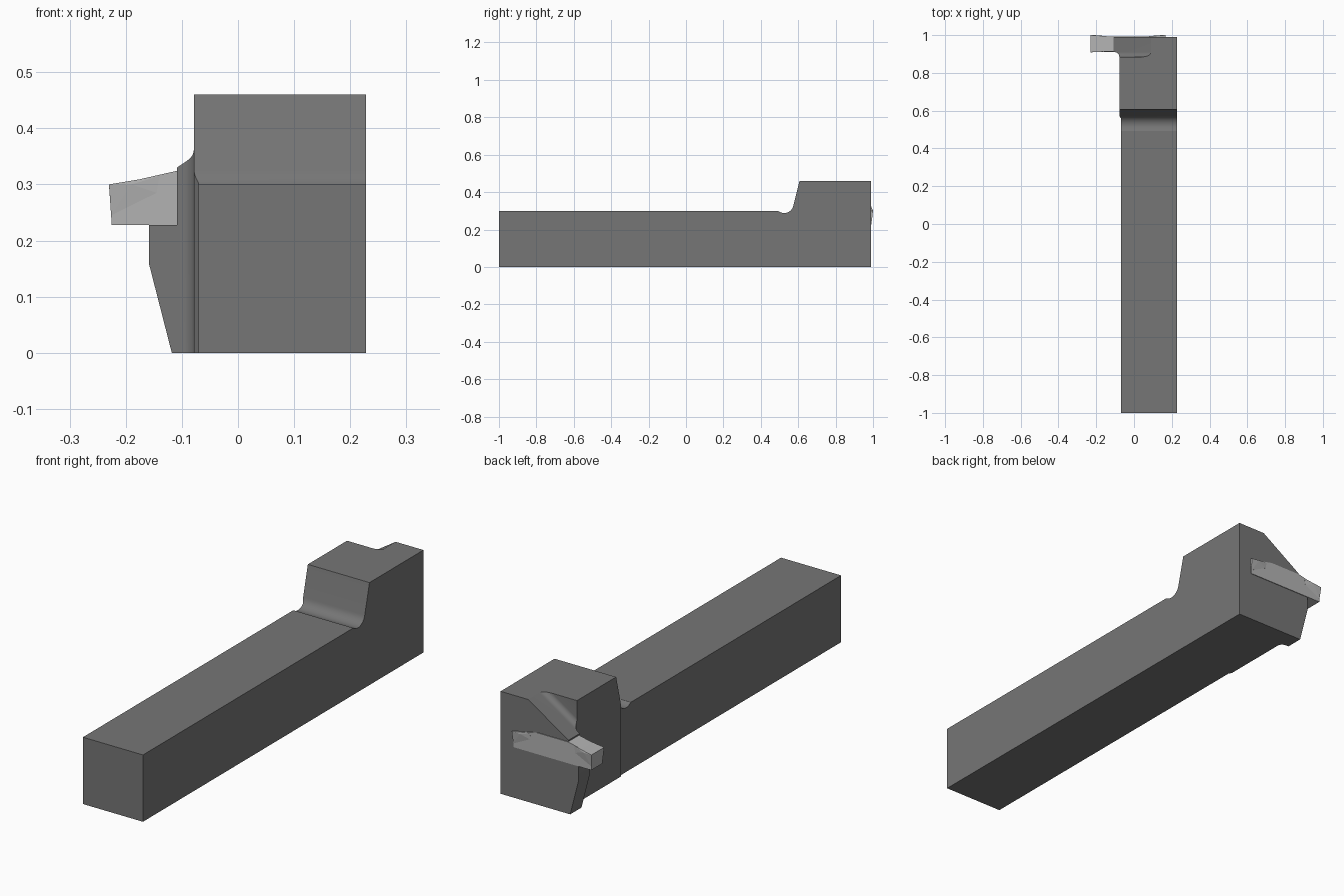
import bpy, bmesh
from math import cos, sin, radians
from mathutils import Vector

if "Cube" in bpy.data.objects:
    bpy.data.objects.remove(bpy.data.objects["Cube"])


def prism(name, pts, place, lo, hi):
    """Extrude a 2D outline between lo and hi; place(u, v, w) gives the 3D point."""
    bm = bmesh.new()
    ends = [[bm.verts.new(place(u, v, w)) for u, v in pts] for w in (lo, hi)]
    bm.faces.new(ends[0])
    bm.faces.new(ends[1])
    n = len(pts)
    for i in range(n):
        j = (i + 1) % n
        bm.faces.new((ends[0][i], ends[0][j], ends[1][j], ends[1][i]))
    bmesh.ops.recalc_face_normals(bm, faces=bm.faces)
    me = bpy.data.meshes.new(name)
    bm.to_mesh(me)
    bm.free()
    ob = bpy.data.objects.new(name, me)
    bpy.context.collection.objects.link(ob)
    return ob


def arc(cx, cy, r, a0, a1, n=12):
    angs = [radians(a0 + (a1 - a0) * i / n) for i in range(n + 1)]
    return [(cx + r * cos(a), cy + r * sin(a)) for a in angs]


def boolean(ob, cutter, op):
    m = ob.modifiers.new(op, 'BOOLEAN')
    m.operation, m.solver, m.object = op, 'EXACT', cutter
    bpy.context.view_layer.update()
    bpy.context.view_layer.objects.active = ob
    bpy.ops.object.modifier_apply(modifier=m.name)
    bpy.data.objects.remove(cutter)
    bpy.context.view_layer.update()


def colour(ob, g):
    mat = bpy.data.materials.new(ob.name + "_grey")
    mat.diffuse_color = (g, g, g, 1)
    mat.use_nodes = True
    mat.node_tree.nodes["Principled BSDF"].inputs["Base Color"].default_value = mat.diffuse_color
    ob.data.materials.clear()
    ob.data.materials.append(mat)


def xz(u, v, w):
    return (u, w, v)


# Holder: side outline with the relief groove in front of the head
side = [(-1, 0), (0.99, 0), (0.99, 0.46), (0.607, 0.46)]
side += arc(0.525, 0.338, 0.05, -13, -130.5) + [(-1, 0.3)]
holder = prism("holder", side, lambda u, v, w: (w, u, v), -0.19, 0.228)

# Plan outline: shank, slightly wider head, filleted jaw
plan = [(0.3, -1.1), (-0.07, -1.1), (-0.07, 0.56), (-0.078, 0.572)]
plan += arc(-0.103, 0.885, 0.025, 0, 90, 8) + [(-0.25, 0.91), (-0.25, 1.1), (0.3, 1.1)]
boolean(holder, prism("plan_helper", plan, lambda u, v, w: (u, v, w), -0.1, 0.6), 'INTERSECT')

# Trim the jaw below the insert and the clamp tip above it
jaw = [(-0.3, -0.1), (-0.0924, -0.1), (-0.118, 0), (-0.159, 0.16), (-0.159, 0.228),
       (-0.109, 0.228), (-0.109, 0.6), (-0.3, 0.6)]
boolean(holder, prism("jaw_cutter", jaw, xz, 0.7, 1.2), 'DIFFERENCE')

# Sloping filleted channel across the rear of the head
along = Vector((0.199, 0, 0.13)).normalized()
up = Vector((-along.z, 0, along.x))
start = Vector((0.09, 0, 0.46))
channel = arc(0.91, 0.025, 0.025, 180, 270, 8) + [(1.1, 0), (1.1, 0.5), (0.885, 0.5)]
boolean(holder, prism("channel_cutter", channel,
                      lambda u, v, w: start + along * w + up * v + Vector((0, u, 0)),
                      -0.4, 0.4), 'DIFFERENCE')
colour(holder, 0.18)

# Double-ended cutting insert: body outline mirrored about its middle
MID = -0.032
half = [(0.193, 0.228), (0.198, 0.30), (0.158, 0.30), (0.153, 0.307), (0.078, 0.324)]
outline = [(MID - x, z) for x, z in half] + [(MID + x, z) for x, z in reversed(half)]
insert = prism("cutting_insert", outline, xz, 0.914, 0.993)

# Wider, tapered cutting tips
bm = bmesh.new()
bm.from_mesh(insert.data)
tip = [(0.198, 0.909, 1.0, 0.30), (0.158, 0.91, 0.999, 0.30), (0.108, 0.9135, 0.9935, 0.315),
       (0.113, 0.9135, 0.9935, 0.285), (0.194, 0.9135, 0.9935, 0.245)]
for s in (-1, 1):
    vs = [bm.verts.new((MID + s * x, y, z)) for x, y0, y1, z in tip for y in (y0, y1)]
    bmesh.ops.convex_hull(bm, input=vs)
bmesh.ops.recalc_face_normals(bm, faces=bm.faces)
bm.to_mesh(insert.data)
bm.free()
colour(insert, 0.45)

# Smooth the fillets, keep the machined edges sharp
bpy.context.view_layer.update()
holder.select_set(True)
bpy.context.view_layer.objects.active = holder
bpy.ops.object.shade_smooth_by_angle(angle=radians(25))
